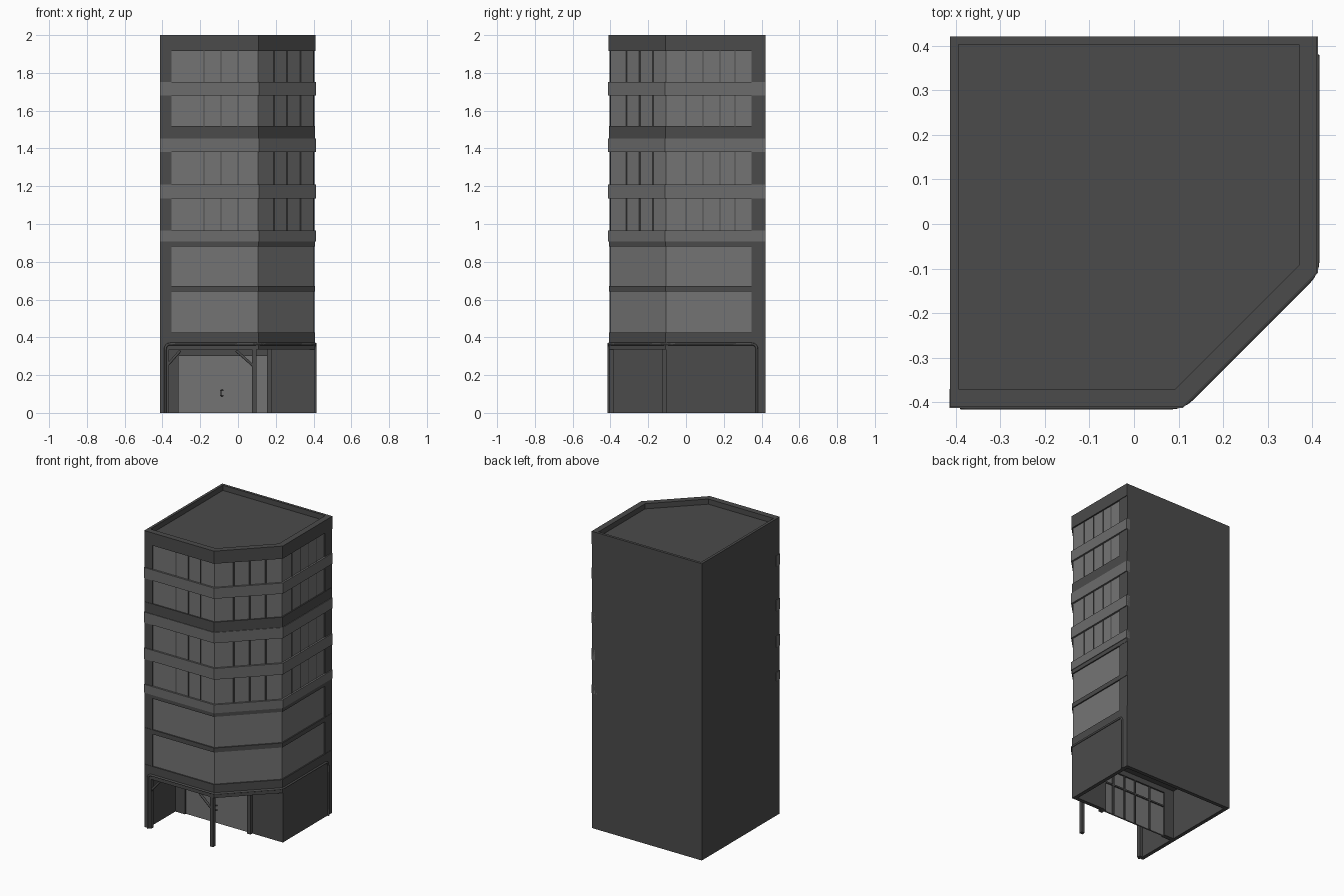
import bpy
import bmesh
from mathutils import Vector

old = bpy.data.objects.get("Cube")
if old:
    bpy.data.objects.remove(old, do_unlink=True)


def material(name, value):
    mat = bpy.data.materials.new(name)
    mat.use_nodes = True
    colour = (value, value, value, 1)
    mat.diffuse_color = colour
    bsdf = next(n for n in mat.node_tree.nodes if n.type == 'BSDF_PRINCIPLED')
    bsdf.inputs["Base Color"].default_value = colour
    return mat


DARK = material("dark grey wall", 0.07)
LEDGE = material("mid grey ledge", 0.15)
GLASS = material("light grey glass", 0.175)

LEFT, BACK = -0.412, 0.42


def prism(name, points, z0, z1, mat):
    """Extrude a flat outline from z0 up to z1."""
    bm = bmesh.new()
    base = bm.faces.new([bm.verts.new((x, y, z0)) for x, y in points])
    top = bmesh.ops.extrude_face_region(bm, geom=[base])
    verts = [v for v in top["geom"] if isinstance(v, bmesh.types.BMVert)]
    bmesh.ops.translate(bm, verts=verts, vec=(0, 0, z1 - z0))
    bmesh.ops.recalc_face_normals(bm, faces=bm.faces[:])
    mesh = bpy.data.meshes.new(name)
    bm.to_mesh(mesh)
    bm.free()
    mesh.materials.append(mat)
    obj = bpy.data.objects.new(name, mesh)
    bpy.context.collection.objects.link(obj)
    return obj


def box(name, x0, x1, y0, y1, z0, z1, mat):
    return prism(name, [(x0, y0), (x1, y0), (x1, y1), (x0, y1)], z0, z1, mat)


def street_line(d, start=LEFT, end=BACK):
    """Front, cut corner and side of the plan, moved outward by d."""
    y, x, c = -0.4 - d, 0.4 + d, 0.505 + d * 1.414
    return [(start, y), (c + y, y), (x, x - c), (x, end)]


def strip(name, d, z0, z1, mat, start=LEFT, end=BACK):
    """Band wrapping the three street sides."""
    outline = street_line(d, start, end) + street_line(-0.03, start, end)[::-1]
    return prism(name, outline, z0, z1, mat)


def tube(name, points, radius, mat):
    curve = bpy.data.curves.new(name, 'CURVE')
    curve.dimensions = '3D'
    curve.bevel_depth = radius
    curve.bevel_resolution = 1
    curve.use_fill_caps = True
    spline = curve.splines.new('POLY')
    spline.points.add(len(points) - 1)
    for p, co in zip(spline.points, points):
        p.co = (*co, 1)
    curve.materials.append(mat)
    obj = bpy.data.objects.new(name, curve)
    bpy.context.collection.objects.link(obj)
    return obj


def rounded(points, r):
    """Replace every inner corner of a path by a short arc."""
    pts = [Vector(p) for p in points]
    out = [pts[0]]
    for a, b, c in zip(pts, pts[1:], pts[2:]):
        p, q = b + (a - b).normalized() * r, b + (c - b).normalized() * r
        for i in range(5):
            t = i / 4
            out.append(p * (1 - t) ** 2 + b * 2 * t * (1 - t) + q * t * t)
    return out + [pts[-1]]


# Tower core and roof
core = street_line(-0.015) + [(LEFT, BACK)]
prism("tower_core", core, 0.335, 1.965, DARK)
strip("parapet_street", 0.01, 1.915, 2.0, DARK)
box("parapet_left", LEFT, LEFT + 0.018, -0.405, BACK, 1.96, 2.0, DARK)
box("parapet_back", LEFT, 0.41, BACK - 0.018, BACK, 1.96, 2.0, DARK)

# Corner posts at both ends of the glazing
box("left_post", LEFT, -0.352, -0.406, -0.36, 0.335, 1.93, DARK)
box("back_post", 0.36, 0.406, 0.346, BACK, 0.335, 1.93, DARK)

# Dark floor bands
for i, (z0, z1) in enumerate([(0.335, 0.425), (0.642, 0.672), (0.882, 0.91),
                              (1.45, 1.52)]):
    strip(f"floor_band_{i}", 0.008, z0, z1, DARK)

# Projecting lighter ledges
for i, (z0, z1) in enumerate([(0.908, 0.965), (1.135, 1.21), (1.38, 1.452),
                              (1.68, 1.752)]):
    strip(f"ledge_{i}", 0.012, z0, z1, LEDGE, start=LEFT - 0.002)

# Window bands; the upper four have thin mullions
windows = [(0.425, 0.642), (0.672, 0.882), (0.965, 1.135), (1.21, 1.38),
           (1.52, 1.68), (1.752, 1.915)]
for i, (z0, z1) in enumerate(windows):
    strip(f"window_band_{i}", 0, z0, z1, GLASS, start=-0.352, end=0.346)
    if i < 2:
        continue
    w = 0.003
    for x in (-0.18, -0.09, 0.0):
        box(f"front_mullion_{i}", x - w, x + w, -0.403, -0.39, z0, z1, DARK)
    for y in (0.0, 0.09, 0.18, 0.26):
        box(f"side_mullion_{i}", 0.39, 0.403, y - w, y + w, z0, z1, DARK)
    for x in (0.19, 0.26, 0.33):
        y = x - 0.505
        prism(f"corner_mullion_{i}", [(x - w, y - w), (x + w, y - w),
              (x + w, y + w), (x - w, y + w)], z0, z1, DARK)

# Ground floor walls around the recessed entrance
T, TOP, ENTRY = 0.025, 0.34, -0.105
box("ground_left_wall", LEFT, LEFT + T, -0.405, BACK, 0, TOP, DARK)
box("ground_back_wall", LEFT, 0.408, BACK - T, BACK, 0, TOP, DARK)
box("ground_right_wall", 0.408 - T, 0.408, ENTRY, BACK, 0, TOP, DARK)
box("ground_front_wall", 0.17, 0.408, ENTRY, ENTRY + T, 0, TOP, DARK)

# Entrance glazing with frame
box("entrance_glass", -0.32, 0.155, ENTRY, ENTRY + 0.01, 0, 0.3, GLASS)
box("entrance_header", -0.39, 0.17, ENTRY - 0.01, ENTRY + 0.02, 0.3, TOP, DARK)
box("entrance_side_panel", -0.39, -0.315, ENTRY - 0.01, ENTRY + 0.02, 0, TOP, DARK)
box("entrance_post", 0.153, 0.18, ENTRY - 0.02, ENTRY + 0.02, 0, TOP, DARK)
for x in (-0.2, -0.085, 0.0, 0.09):
    box("entrance_bar", x - 0.005, x + 0.005, ENTRY + 0.01, ENTRY + 0.018, 0, 0.3, DARK)
box("entrance_rail", -0.32, 0.155, ENTRY + 0.01, ENTRY + 0.018, 0.2, 0.21, DARK)
tube("door_handle", rounded([(-0.08, ENTRY, 0.12), (-0.09, ENTRY - 0.015, 0.12),
     (-0.09, ENTRY - 0.015, 0.09), (-0.08, ENTRY, 0.09)], 0.006), 0.003, DARK)

# Corner column and braces carrying the overhang
box("corner_column", 0.075, 0.098, -0.405, -0.382, 0, TOP, DARK)
box("left_pilaster", -0.39, -0.365, -0.405, -0.38, 0, TOP, DARK)
tube("right_brace", [(0.085, -0.393, 0.245), (-0.01, -0.393, 0.33)], 0.008, DARK)
tube("left_brace", [(-0.38, -0.393, 0.245), (-0.305, -0.393, 0.33)], 0.008, DARK)

# Rounded trim running over the overhang and down at both ends
line = street_line(0.01, -0.385, 0.375)
path = [(*line[0], 0)] + [(*p, 0.365) for p in line] + [(*line[-1], 0)]
trim = tube("overhang_trim", rounded(path, 0.03), 0.007, DARK)
